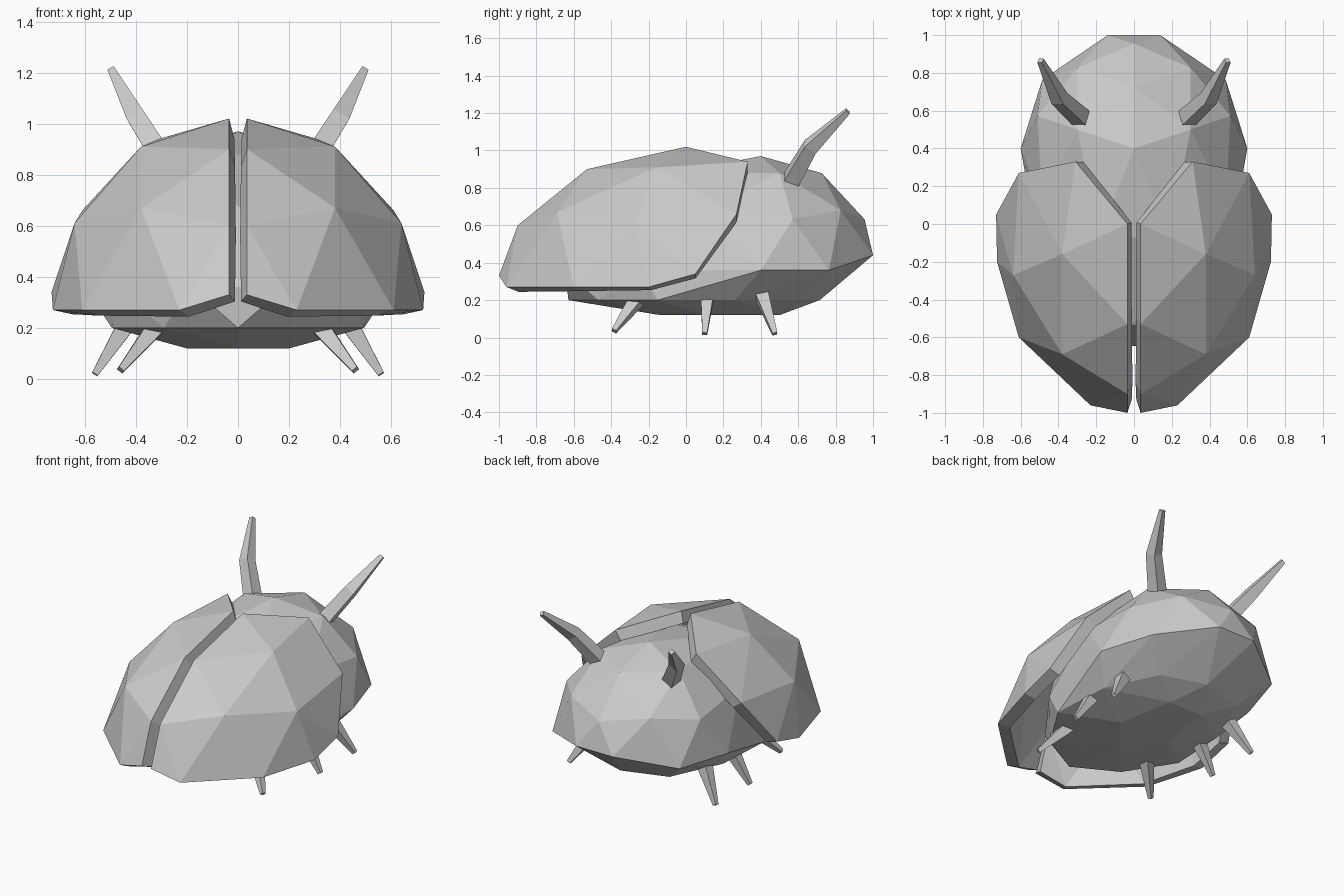
import bpy, bmesh
from mathutils import Vector

if "Cube" in bpy.data.objects:
    bpy.data.objects.remove(bpy.data.objects["Cube"])


def finish(name, bm):
    bmesh.ops.recalc_face_normals(bm, faces=bm.faces)
    me = bpy.data.meshes.new(name)
    bm.to_mesh(me)
    bm.free()
    ob = bpy.data.objects.new(name, me)
    bpy.context.collection.objects.link(ob)
    return ob


def mirror(ob):
    m = ob.modifiers.new("Mirror", 'MIRROR')
    m.use_mirror_merge = False


# Tapered four-sided limb through a few points, mirrored to the other side
def limb(name, points, radii):
    pts = [Vector(p) for p in points]
    bm = bmesh.new()
    rings = []
    for i, (p, r) in enumerate(zip(pts, radii)):
        t = (pts[min(i + 1, len(pts) - 1)] - pts[max(i - 1, 0)]).normalized()
        u = t.cross(Vector((0, 1, 0))).normalized()
        v = t.cross(u)
        rings.append([bm.verts.new(p + r * (a * u + b * v))
                      for a, b in ((1, 1), (-1, 1), (-1, -1), (1, -1))])
    for lo, hi in zip(rings, rings[1:]):
        for k in range(4):
            j = (k + 1) % 4
            bm.faces.new((lo[k], lo[j], hi[j], hi[k]))
    bm.faces.new(rings[0])
    bm.faces.new(rings[-1])
    mirror(finish(name, bm))


# Body: icosphere with a stretched rear and a flattened belly
bm = bmesh.new()
bmesh.ops.create_icosphere(bm, subdivisions=2, radius=1)
for v in bm.verts:
    x, y, z = -v.co.y, v.co.x, v.co.z
    if z > -0.1:
        v.co = (0.6 * x, 0.4 + (0.62 if y > 0 else 1.1) * y, 0.36 + 0.61 * z)
        if y > 0.9 and z < 0.1:          # raised nose
            v.co.x, v.co.y, v.co.z = 0.45 * x, 1.0, 0.44
    elif z > -0.7:
        v.co = (0.58 * x, 0.06 + 0.77 * y, 0.2)
    else:
        v.co = (0.4 * x, 0.215 + 0.67 * y, 0.12)
finish("body", bm)

# Wing shell: triangle strips between rows, from the centre seam outwards
rows = [
    [(.035, 0, 1.02), (.035, -.53, .9), (.035, -.9, .6), (.035, -1, .33)],
    [(.31, .33, .94), (.38, -.16, .91), (.38, -.69, .67), (.23, -.96, .27)],
    [(.61, .27, .66), (.64, -.27, .61), (.61, -.6, .27)],
    [(.73, .05, .34), (.725, -.2, .27)],
]
bm = bmesh.new()
A, B, C, D = [[bm.verts.new(p) for p in row] for row in rows]
for first, second in ((B, A), (B, C), (C, D)):
    strip = []
    for i, v in enumerate(first):
        strip.append(v)
        if i < len(second):
            strip.append(second[i])
    for i in range(len(strip) - 2):
        tri = strip[i:i + 3]
        n = (tri[1].co - tri[0].co).cross(tri[2].co - tri[0].co)
        mid = (tri[0].co + tri[1].co + tri[2].co) / 3
        if n.dot(mid - Vector((0, -0.2, 0.2))) < 0:
            tri.reverse()
        bm.faces.new(tri)
shell = finish("wing_shells", bm)
# make sure the open surface faces outwards before thickening inwards
if sum(p.normal.z for p in shell.data.polygons) < 0:
    shell.data.flip_normals()
solid = shell.modifiers.new("Thickness", 'SOLIDIFY')
solid.thickness = 0.08
solid.offset = -1
mirror(shell)

# Antennae
limb("antennae", [(.28, .56, .84), (.395, .665, 1.02), (.495, .865, 1.21)],
     [.042, .036, .014])

# Legs
for name, top, foot in (("front_legs", (.42, .40, .24), (.56, .475, .02)),
                        ("middle_legs", (.42, .115, .24), (.56, .10, .02)),
                        ("rear_legs", (.31, -.25, .22), (.46, -.385, .035))):
    limb(name, [top, foot], [.037, .013])
